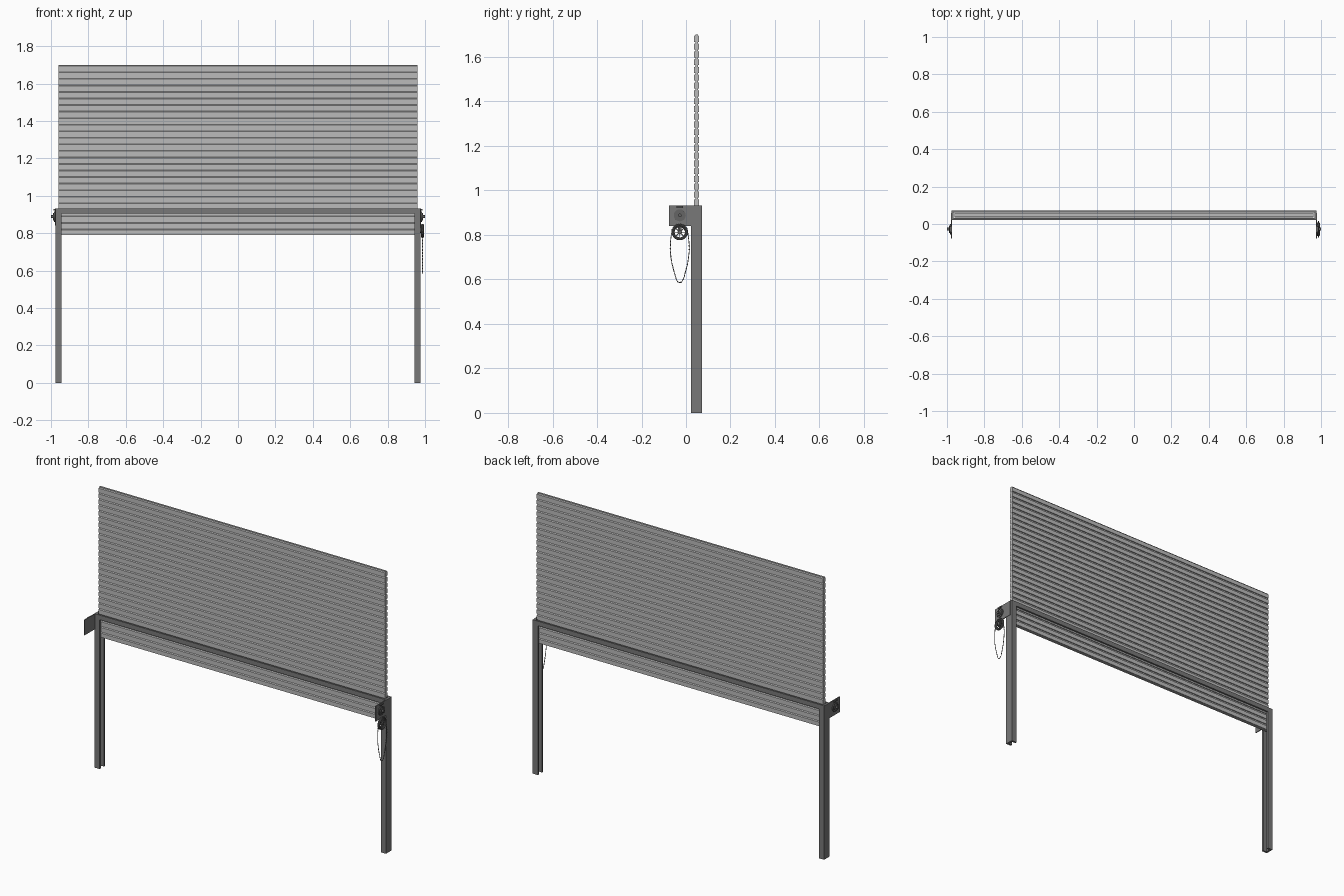
import bpy, bmesh, math
from mathutils import Matrix, Vector

cube = bpy.data.objects.get("Cube")
if cube:
    bpy.data.objects.remove(cube)


def material(name, value):
    m = bpy.data.materials.new(name)
    m.use_nodes = True
    col = (value, value, value, 1)
    m.diffuse_color = col
    m.node_tree.nodes["Principled BSDF"].inputs["Base Color"].default_value = col
    return m


LIGHT = material("light grey slats", 0.5)
FRAME = material("dark grey frame", 0.19)
STEEL = material("dark steel fittings", 0.13)


def finish(name, bm, mat, smooth=False):
    bmesh.ops.recalc_face_normals(bm, faces=bm.faces)
    me = bpy.data.meshes.new(name)
    bm.to_mesh(me)
    bm.free()
    me.materials.append(mat)
    ob = bpy.data.objects.new(name, me)
    bpy.context.collection.objects.link(ob)
    if smooth:
        bpy.ops.object.select_all(action='DESELECT')
        ob.select_set(True)
        bpy.context.view_layer.objects.active = ob
        bpy.ops.object.shade_smooth_by_angle(angle=math.radians(35))
    return ob


def prism_x(bm, outline, x0, x1):
    """Extrude a (y, z) outline along x."""
    face = bm.faces.new([bm.verts.new((x0, y, z)) for y, z in outline])
    new = bmesh.ops.extrude_face_region(bm, geom=[face])["geom"]
    bmesh.ops.translate(bm, vec=(x1 - x0, 0, 0),
                        verts=[v for v in new if isinstance(v, bmesh.types.BMVert)])


def box(bm, x, y, z):
    prism_x(bm, [(y[0], z[0]), (y[1], z[0]), (y[1], z[1]), (y[0], z[1])], x[0], x[1])


def disc(bm, x0, x1, y, z, r, n=24):
    """Cylinder lying along x."""
    prism_x(bm, [(y + r * math.cos(math.tau * i / n), z + r * math.sin(math.tau * i / n))
                 for i in range(n)], x0, x1)


def ring(bm, x, y, z, big, small, n=32, k=8):
    """Torus around the x axis."""
    rows = []
    for i in range(n):
        a = math.tau * i / n
        rows.append([])
        for j in range(k):
            b = math.tau * j / k
            r = big + small * math.cos(b)
            rows[i].append(bm.verts.new((x + small * math.sin(b),
                                         y + r * math.cos(a), z + r * math.sin(a))))
    for i in range(n):
        for j in range(k):
            p, q = rows[i], rows[(i + 1) % n]
            bm.faces.new((p[j], q[j], q[(j + 1) % k], p[(j + 1) % k]))


# Shutter curtain: stacked slats joined by narrow necks
BOTTOM, TOP, COUNT = 0.79, 1.70, 26
PITCH = (TOP - BOTTOM) / COUNT
Y0, Y1 = 0.036, 0.059
NECK, STEP, SLOPE = 0.006, 0.003, 0.007
bm = bmesh.new()
for i in range(COUNT):
    z = BOTTOM + i * PITCH
    side = [(NECK, 0), (NECK, STEP), (0, STEP), (0, PITCH - SLOPE),
            (NECK, PITCH - STEP), (NECK, PITCH)]
    front = [(Y0 + d, z + h) for d, h in side]
    back = [(Y1 - d, z + h) for d, h in reversed(side)]
    prism_x(bm, front + back, -0.96, 0.96)
finish("shutter_slats", bm, LIGHT)

# Guide rails: channels open towards the curtain
FY0, FY1, WALL = 0.022, 0.073, 0.011
HEAD = 0.933
for name, s in (("left", 1), ("right", -1)):
    bm = bmesh.new()
    plan = [(0.977, FY0), (0.943, FY0), (0.943, FY0 + WALL), (0.965, FY0 + WALL),
            (0.965, FY1 - WALL), (0.943, FY1 - WALL), (0.943, FY1), (0.977, FY1)]
    face = bm.faces.new([bm.verts.new((s * x, y, 0)) for x, y in plan])
    new = bmesh.ops.extrude_face_region(bm, geom=[face])["geom"]
    bmesh.ops.translate(bm, vec=(0, 0, HEAD),
                        verts=[v for v in new if isinstance(v, bmesh.types.BMVert)])
    finish(name + "_guide_rail", bm, FRAME)

# Header bars in front of and behind the curtain
for name, y in (("front", (FY0, FY0 + WALL)), ("back", (FY1 - WALL, FY1))):
    bm = bmesh.new()
    box(bm, (-0.943, 0.943), y, (0.905, HEAD))
    finish(name + "_header_bar", bm, FRAME)

# End brackets and shaft bearings
AY, AZ = -0.028, 0.888
for name, s in (("left", 1), ("right", -1)):
    bm = bmesh.new()
    box(bm, (s * 0.974, s * 0.979), (-0.077, 0.06), (0.84, HEAD))
    finish(name + "_bracket_plate", bm, FRAME)
    bm = bmesh.new()
    disc(bm, s * 0.979, s * 0.984, AY, AZ, 0.027)
    disc(bm, s * 0.984, s * 0.990, AY, AZ, 0.018)
    disc(bm, s * 0.990, s * 1.0, AY, AZ, 0.008, 12)
    for i in range(4):
        a = math.tau * (i + 0.5) / 4
        disc(bm, s * 0.984, s * 0.988, AY + 0.022 * math.cos(a),
             AZ + 0.022 * math.sin(a), 0.004, 6)
    box(bm, (s * 0.979, s * 0.986), (AY - 0.015, AY + 0.015), (0.922, 0.929))
    finish(name + "_shaft_bearing", bm, STEEL, True)

# Spoked chain wheel
WX, WZ, WR = 0.986, 0.812, 0.032
bm = bmesh.new()
for dx in (-0.004, 0.004):
    ring(bm, WX + dx, AY, WZ, WR, 0.004)
ring(bm, WX, AY, WZ, WR - 0.005, 0.004)
disc(bm, WX - 0.007, WX + 0.008, AY, WZ, 0.009, 16)
for i in range(8):
    a = math.tau * i / 8
    u = Vector((0, math.cos(a), math.sin(a)))
    m = Matrix.Translation(Vector((WX, AY, WZ)) + u * 0.018) @ Matrix.Rotation(a, 4, 'X')
    bmesh.ops.create_cube(bm, size=1, matrix=m @ Matrix.Diagonal((0.005, 0.022, 0.004, 1)))
finish("chain_wheel", bm, STEEL, True)

# Arm hanging the wheel from the bracket
bm = bmesh.new()
box(bm, (0.974, 0.978), (AY - 0.007, AY + 0.007), (WZ - 0.008, 0.845))
disc(bm, 0.974, 0.982, AY, WZ, 0.01, 16)
finish("wheel_arm", bm, STEEL)


# Hanging chain loop: links spaced along a closed path
def loop_point(t):
    a = math.tau * t
    c, s = math.cos(a), math.sin(a)
    if s >= 0:
        return Vector((WX, AY + 0.036 * c, WZ + 0.036 * s))
    width = 0.036 + 0.009 * math.sin(math.pi * min(1, -s * 1.2))
    return Vector((WX, AY + width * math.copysign(abs(c) ** 0.8, c), WZ + 0.226 * s))


samples = [loop_point(i / 1200) for i in range(1201)]
LINK = 0.0085
bm = bmesh.new()
travel, count = 0.0, 0
for p, q in zip(samples, samples[1:]):
    travel += (q - p).length
    if travel >= LINK:
        travel -= LINK
        count += 1
        turn = (q - p).to_track_quat('Z', 'X').to_matrix().to_4x4()
        spin = Matrix.Rotation(math.pi / 2 * (count % 2), 4, 'Z')
        m = Matrix.Translation(q) @ turn @ spin @ Matrix.Diagonal((1, 0.6, 1.7, 1))
        bmesh.ops.create_uvsphere(bm, u_segments=8, v_segments=6, radius=0.0028, matrix=m)
finish("pull_chain", bm, STEEL, True)
